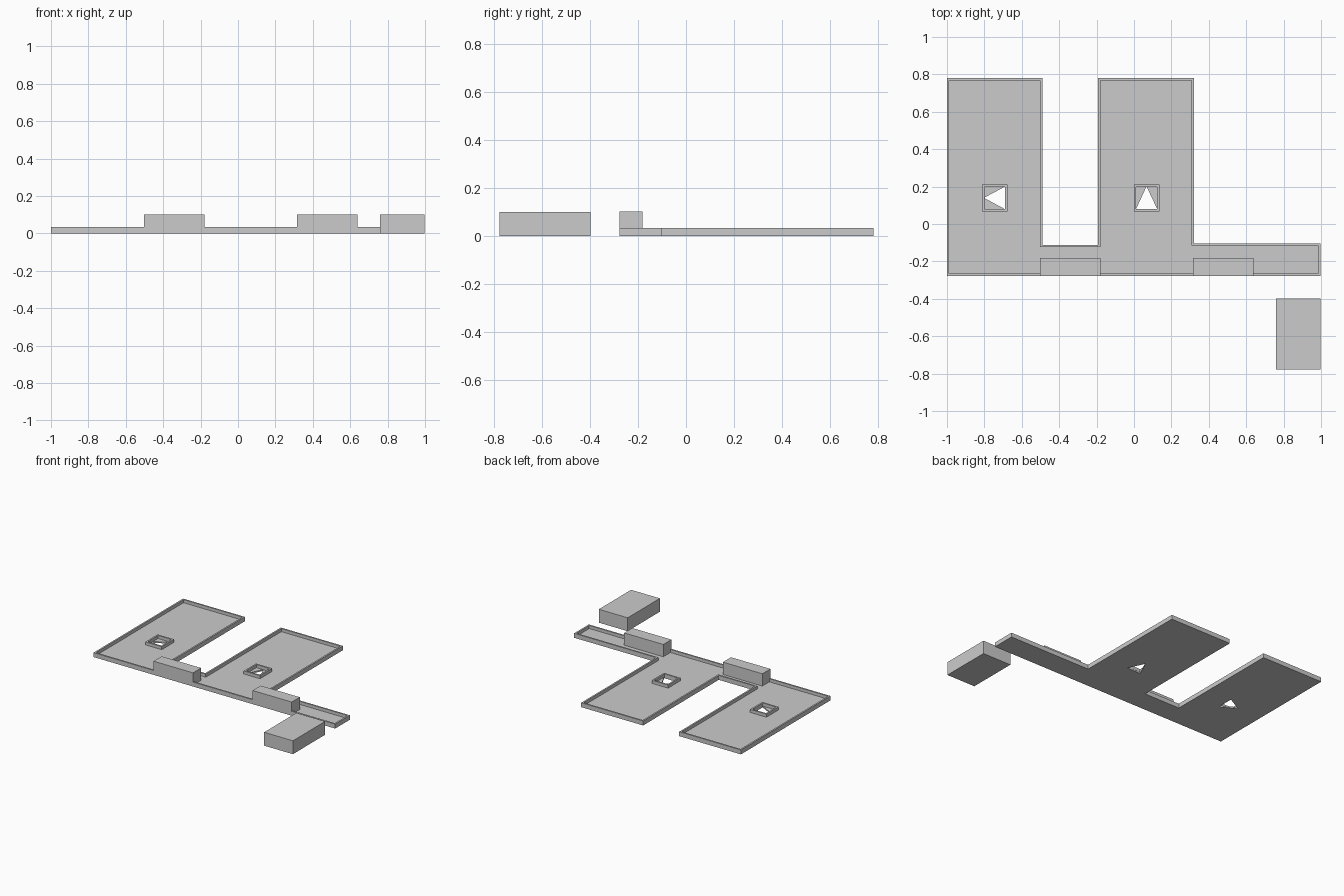
import bpy, bmesh
from mathutils import Vector

if "Cube" in bpy.data.objects:
    bpy.data.objects.remove(bpy.data.objects["Cube"])

FLOOR_Z, RIM_Z, WALL = 0.01, 0.033, 0.012


def inset(points, t):
    """Inset a right-angled counter-clockwise outline by t."""
    pts = [Vector(p) for p in points]
    result = []
    for i, p in enumerate(pts):
        a = (p - pts[i - 1]).normalized()
        b = (pts[(i + 1) % len(pts)] - p).normalized()
        result.append(p + t * Vector((-a.y - b.y, a.x + b.x)))
    return result


def plate(name, loops, z0, z1):
    """Extrude filled outlines (first outer, the rest holes) from z0 to z1."""
    curve = bpy.data.curves.new(name + "_profile", 'CURVE')
    curve.dimensions = '2D'
    curve.fill_mode = 'BOTH'
    curve.extrude = (z1 - z0) / 2
    for loop in loops:
        spline = curve.splines.new('POLY')
        spline.points.add(len(loop) - 1)
        for point, (x, y) in zip(spline.points, loop):
            point.co = (x, y, 0, 1)
        spline.use_cyclic_u = True
    temp = bpy.data.objects.new(name + "_temp", curve)
    bpy.context.collection.objects.link(temp)
    deps = bpy.context.evaluated_depsgraph_get()
    mesh = bpy.data.meshes.new_from_object(temp.evaluated_get(deps))
    bpy.data.objects.remove(temp)
    bpy.data.curves.remove(curve)
    # Weld the caps to the sides and keep every face flat
    bm = bmesh.new()
    bm.from_mesh(mesh)
    bmesh.ops.remove_doubles(bm, verts=bm.verts, dist=1e-5)
    bmesh.ops.recalc_face_normals(bm, faces=bm.faces)
    for f in bm.faces:
        f.smooth = False
    bm.to_mesh(mesh)
    bm.free()
    mesh.name = name
    obj = bpy.data.objects.new(name, mesh)
    obj.location.z = (z0 + z1) / 2
    bpy.context.collection.objects.link(obj)
    return obj


def rect(x0, x1, y0, y1):
    return [(x0, y0), (x1, y0), (x1, y1), (x0, y1)]


def box(name, x0, x1, y0, y1, z0, z1):
    bpy.ops.mesh.primitive_cube_add(
        size=1, location=((x0 + x1) / 2, (y0 + y1) / 2, (z0 + z1) / 2))
    obj = bpy.context.object
    obj.name = name
    obj.scale = (x1 - x0, y1 - y0, z1 - z0)
    bpy.ops.object.transform_apply(location=False, rotation=False, scale=True)


# Tray floor: front strip with two wide bays, pierced by triangular openings
outline = [(-1, -0.277), (0.997, -0.277), (0.997, -0.103), (0.32, -0.103),
           (0.32, 0.78), (-0.192, 0.78), (-0.192, -0.112), (-0.49, -0.112),
           (-0.49, 0.78), (-1, 0.78)]
left_hole = [(-0.802, 0.14), (-0.688, 0.078), (-0.688, 0.201)]
right_hole = [(0.01, 0.078), (0.125, 0.078), (0.067, 0.201)]
plate("tray_floor", [outline, left_hole, right_hole], 0, FLOOR_Z)

# Raised rim around the tray
plate("tray_rim", [outline, inset(outline, WALL)], FLOOR_Z, RIM_Z)

# Square collars around the openings
for name, x in (("left_collar", -0.812), ("right_collar", 0.0)):
    frame = rect(x, x + 0.135, 0.067, 0.211)
    plate(name, [frame, inset(frame, WALL)], FLOOR_Z, RIM_Z)

# Blocks along the front edge, and the free-standing block
box("left_front_block", -0.503, -0.178, -0.277, -0.182, FLOOR_Z, 0.102)
box("right_front_block", 0.315, 0.638, -0.277, -0.182, FLOOR_Z, 0.102)
box("detached_block", 0.76, 0.998, -0.777, -0.397, 0, 0.1)
